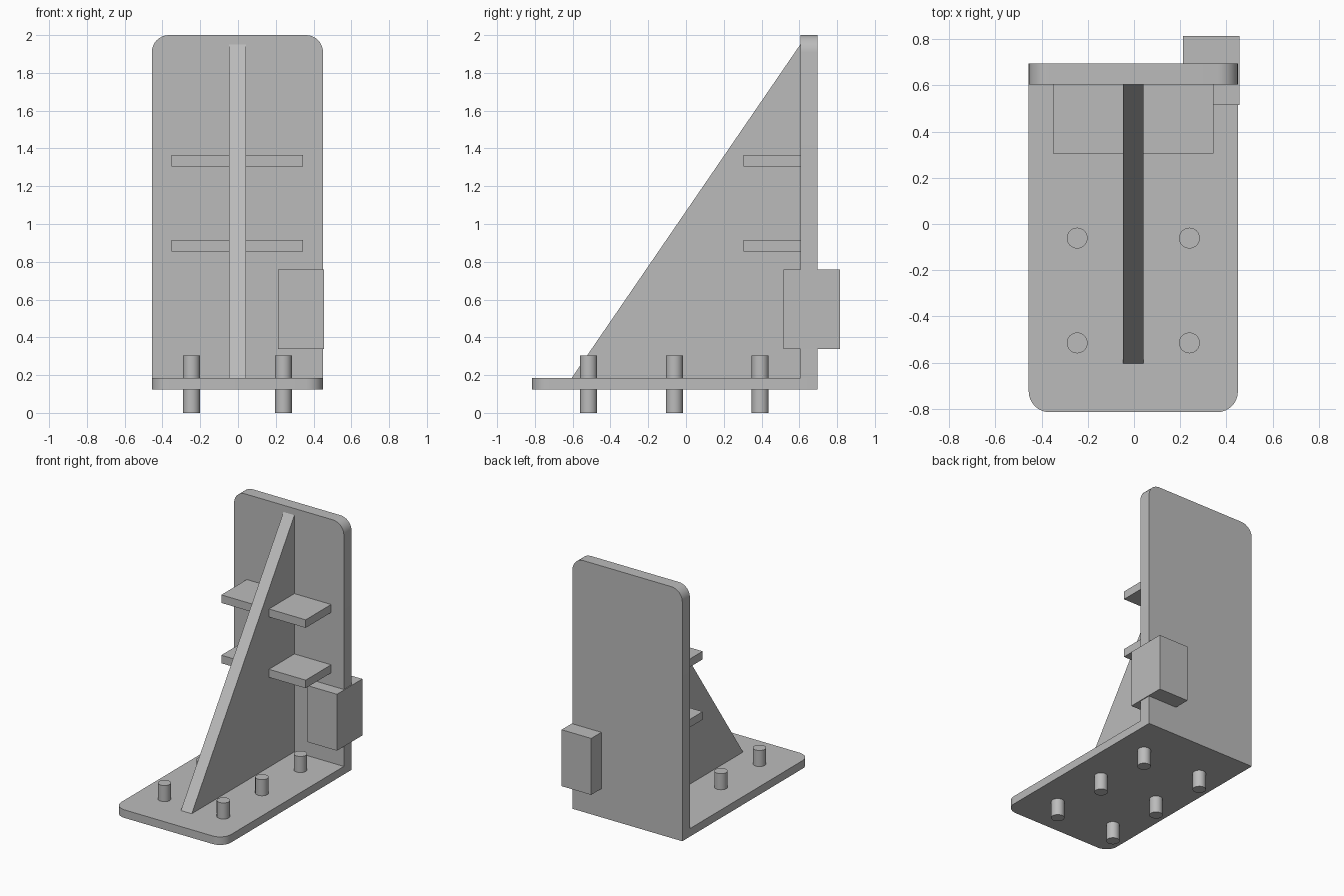
import bpy, bmesh, math
from mathutils import Vector

if "Cube" in bpy.data.objects:
    bpy.data.objects.remove(bpy.data.objects["Cube"])

CX = -0.003  # bracket centre line

grey = bpy.data.materials.new("plain grey")
grey.diffuse_color = (0.5, 0.5, 0.5, 1)
grey.use_nodes = True
grey.node_tree.nodes["Principled BSDF"].inputs["Base Color"].default_value = grey.diffuse_color


def finish(name, bm):
    bmesh.ops.recalc_face_normals(bm, faces=bm.faces)
    mesh = bpy.data.meshes.new(name)
    bm.to_mesh(mesh)
    bm.free()
    mesh.materials.append(grey)
    ob = bpy.data.objects.new(name, mesh)
    bpy.context.collection.objects.link(ob)
    return ob


def prism(name, points, direction):
    """Extrude a closed planar outline along a direction."""
    bm = bmesh.new()
    face = bm.faces.new([bm.verts.new(p) for p in points])
    ext = bmesh.ops.extrude_face_region(bm, geom=[face], use_keep_orig=True)
    verts = [g for g in ext["geom"] if isinstance(g, bmesh.types.BMVert)]
    bmesh.ops.translate(bm, verts=verts, vec=Vector(direction))
    return finish(name, bm)


def box(name, x, y, z):
    pts = [(x[0], y[0], z[0]), (x[1], y[0], z[0]), (x[1], y[1], z[0]), (x[0], y[1], z[0])]
    return prism(name, pts, (0, 0, z[1] - z[0]))


def rounded_end(half, start, end, r, steps=8):
    """Rectangle outline whose far end has two rounded corners."""
    s = 1 if end > start else -1
    pts = [(half, start)]
    for sign in (1, -1):
        arc = [math.pi / 2 * i / steps for i in range(steps + 1)]
        for a in (arc if sign > 0 else reversed(arc)):
            pts.append((sign * (half - r + r * math.cos(a)), end - s * r + s * r * math.sin(a)))
    return pts + [(-half, start)]


# Base plate with rounded front, upright plate with rounded top
prism("base_plate", [(CX + u, v, 0.125) for u, v in rounded_end(0.453, 0.695, -0.815, 0.09)],
      (0, 0, 0.06))
prism("back_plate", [(CX + u, 0.605, v) for u, v in rounded_end(0.453, 0.185, 2.0, 0.09)],
      (0, 0.09, 0))

# Triangular stiffening rib
prism("rib", [(CX - 0.045, -0.605, 0.185), (CX - 0.045, 0.605, 0.185),
              (CX - 0.045, 0.605, 1.95)], (0.09, 0, 0))

# Two shelves passing through the rib
for i, z in enumerate((0.855, 1.305)):
    box(f"shelf_{i + 1}", (CX - 0.348, CX + 0.348), (0.305, 0.605), (z, z + 0.06))

# Block through the upright plate
box("side_block", (0.212, 0.456), (0.515, 0.815), (0.338, 0.759))

# Six pins through the base
for i, y in enumerate((-0.515, -0.061, 0.393)):
    for side, x in (("left", -0.243), ("right", 0.243)):
        pin = prism(f"pin_{side}_{i + 1}",
                    [(CX + x + 0.045 * math.cos(a), y + 0.045 * math.sin(a), 0)
                     for a in (math.tau * k / 32 for k in range(32))], (0, 0, 0.305))

# Smooth the curved walls, keep the edges crisp
for ob in bpy.context.collection.objects:
    ob.select_set(True)
    bpy.context.view_layer.objects.active = ob
bpy.ops.object.shade_smooth_by_angle(angle=math.radians(30))
